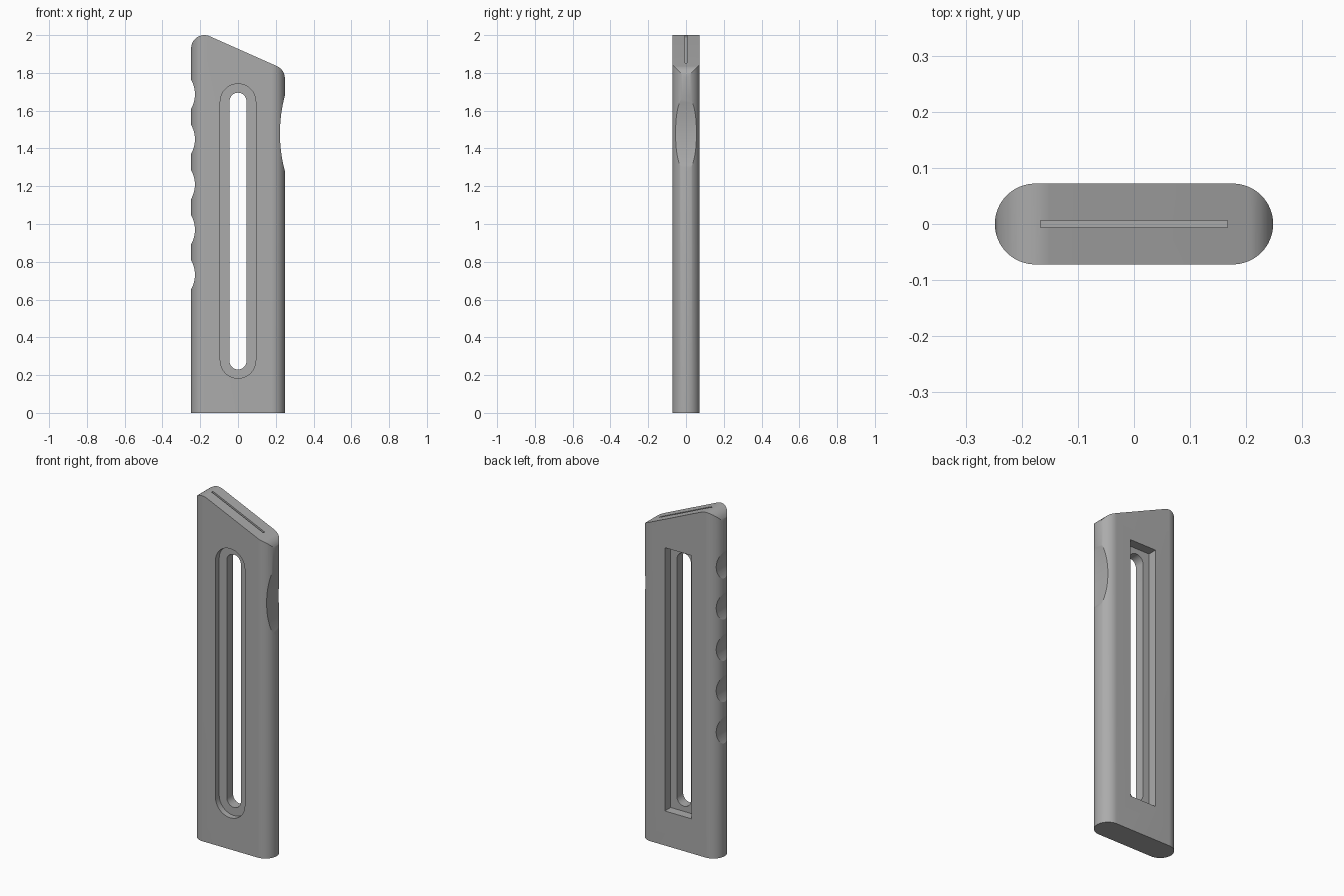
import bpy, bmesh
from math import pi, sin, cos, radians, tan
from mathutils import Vector

cube = bpy.data.objects.get("Cube")
if cube:
    bpy.data.objects.remove(cube, do_unlink=True)

HX, HY = 0.248, 0.072          # half width, half thickness
SLOPE = radians(24)            # tilt of the top
CORNER = 0.07                  # fillet of the top corners

grey = bpy.data.materials.new("plain_grey")
grey.use_nodes = True
colour = (0.41, 0.41, 0.41, 1)
grey.diffuse_color = colour
grey.node_tree.nodes["Principled BSDF"].inputs["Base Color"].default_value = colour


def arc(cx, cy, r, start, end, steps=16):
    """Points on an arc, angles in degrees."""
    angles = [radians(start + (end - start) * i / steps) for i in range(steps + 1)]
    return [(cx + r * cos(a), cy + r * sin(a)) for a in angles]


def prism(name, outline, low, high, axis):
    """Extrude an outline along z (points are x, y) or y (points are x, z)."""
    bm = bmesh.new()
    place = (lambda u, v: (u, v, low)) if axis == "z" else (lambda u, v: (u, low, v))
    face = bm.faces.new([bm.verts.new(place(u, v)) for u, v in outline])
    out = bmesh.ops.extrude_face_region(bm, geom=[face])
    verts = [g for g in out["geom"] if isinstance(g, bmesh.types.BMVert)]
    shift = Vector((0, 0, high - low)) if axis == "z" else Vector((0, high - low, 0))
    bmesh.ops.translate(bm, verts=verts, vec=shift)
    bmesh.ops.recalc_face_normals(bm, faces=bm.faces)
    mesh = bpy.data.meshes.new(name)
    bm.to_mesh(mesh)
    bm.free()
    mesh.materials.append(grey)
    obj = bpy.data.objects.new(name, mesh)
    bpy.context.collection.objects.link(obj)
    return obj


def combine(target, tool, operation="DIFFERENCE"):
    """Apply a boolean and discard the tool."""
    mod = target.modifiers.new(tool.name, "BOOLEAN")
    mod.operation, mod.solver, mod.object = operation, "EXACT", tool
    bpy.context.view_layer.objects.active = target
    bpy.ops.object.modifier_apply(modifier=mod.name)
    bpy.data.objects.remove(tool, do_unlink=True)


def upright_slot(r, bottom, top):
    return arc(0, top - r, r, 0, 180) + arc(0, bottom + r, r, 180, 360)


def box(hw, bottom, top):
    return [(-hw, bottom), (hw, bottom), (hw, top), (-hw, top)]


# Handle: rounded bar trimmed by a sloping, filleted side profile
flat = HX - HY
plan = arc(flat, 0, HY, -90, 90, 32) + arc(-flat, 0, HY, 90, 270, 32)
body = prism("handle_body", plan, 0, 2.2, "z")
left_z = 2 - CORNER
peak = left_z + CORNER * tan((pi / 2 + SLOPE) / 2)
right_z = peak - 2 * HX * tan(SLOPE) - CORNER * tan((pi / 2 - SLOPE) / 2)
tilt = 90 - 24
side = ([(-1, -1), (1, -1), (1, right_z), (HX, right_z)]
        + arc(HX - CORNER, right_z, CORNER, 0, tilt)[1:]
        + arc(CORNER - HX, left_z, CORNER, tilt, 180)
        + [(-1, left_z)])
combine(body, prism("side_profile", side, -1, 1, "y"), "INTERSECT")

# Finger grooves on one edge, shallow thumb rest on the other
for i in range(5):
    groove = arc(-0.228 - 0.156, 1.687 - 0.239 * i, 0.156, 0, 360, 64)[:-1]
    combine(body, prism("finger_groove", groove, -1, 1, "y"))
thumb = arc(0.222 + 0.78, 1.48, 0.78, 150, 210, 40)
combine(body, prism("thumb_rest", thumb, -1, 1, "y"))

# Stepped window: front rim, through slot and square back recess
combine(body, prism("front_rim", upright_slot(0.094, 0.183, 1.742), -1, 0.034 - HY, "y"))
combine(body, prism("through_slot", upright_slot(0.045, 0.23, 1.695), -1, 1, "y"))
combine(body, prism("back_recess", box(0.085, 0.2, 1.725), HY - 0.053, 1, "y"))

# Thin slit in the sloping top
combine(body, prism("top_slit", box(0.167, 1.78, 2.3), -0.006, 0.006, "y"))

bpy.ops.object.select_all(action="DESELECT")
body.select_set(True)
bpy.context.view_layer.objects.active = body
bpy.ops.object.shade_smooth_by_angle(angle=radians(25))
